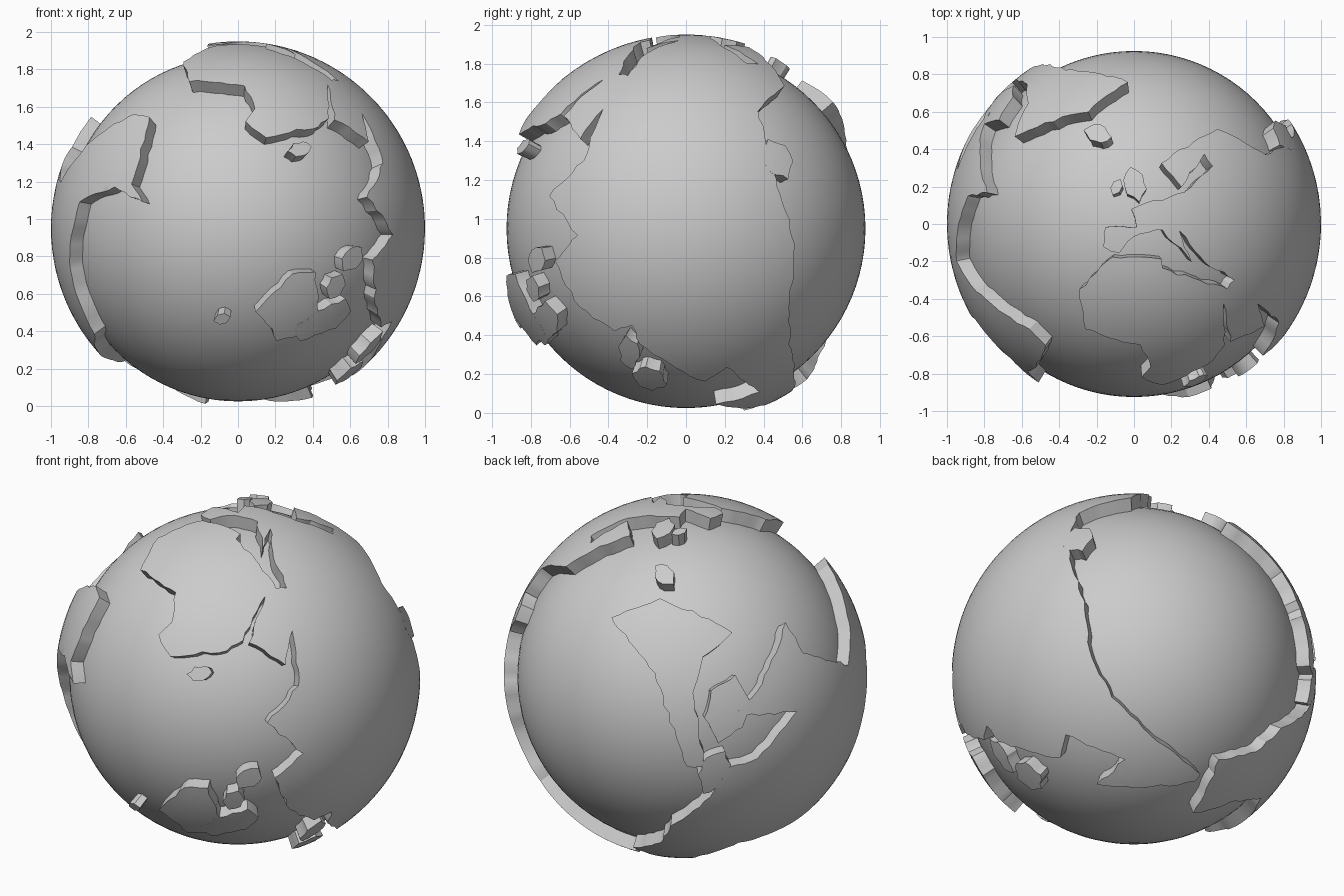
import bpy, bmesh, math, random
from mathutils import Vector, geometry

if "Cube" in bpy.data.objects:
    bpy.data.objects.remove(bpy.data.objects["Cube"])

random.seed(4)
CENTRE = Vector((0, 0, 0.95))
R_SEA, R_LAND = 0.925, 1.0

# drawing views: screen centre, scale, azimuth from front, elevation
VIEWS = {
    'F': (238.5, 229.4, 187, 0, 0),
    'R': (686, 229.4, 193.8, 90, 0),
    'T': (1134.5, 225, 187, 0, 90),
    'A': (239, 675, 181, 35, 25),
    'B': (686, 675, 181, 215, 25),
    'U': (1134, 675, 181, 140, -25),
}


def direction(view, px, py):
    """Unit vector on the globe below a point of one drawing view."""
    cx, cy, s, az, el = VIEWS[view]
    a, e = math.radians(az), math.radians(el)
    right = Vector((math.cos(a), math.sin(a), 0))
    toward = Vector((math.sin(a) * math.cos(e), -math.cos(a) * math.cos(e), math.sin(e)))
    up = toward.cross(right)
    u, v = (px - cx) / s, (cy - py) / s
    return (right * u + up * v + toward * math.sqrt(max(0, 1 - u * u - v * v))).normalized()


def smooth(ob):
    bpy.ops.object.select_all(action='DESELECT')
    ob.select_set(True)
    bpy.context.view_layer.objects.active = ob
    bpy.ops.object.shade_smooth_by_angle(angle=math.radians(30))


def land(name, *parts):
    """Raised curved plate inside a coastline; parts are (view, [x, y, ...])."""
    pts = [direction(v, c[i], c[i + 1]) for v, c in parts for i in range(0, len(c), 2)]
    # rugged coast: split long stretches and jitter the new points
    coast = []
    for p, q in zip(pts, pts[1:] + pts[:1]):
        n = max(1, math.ceil(p.angle(q, 0) / 0.05))
        side = p.cross(q).normalized()
        for k in range(n):
            jit = random.uniform(-0.009, 0.009) if k else 0
            coast.append((p.lerp(q, k / n).normalized() + side * jit).normalized())
    # flatten around the middle of the plate
    mid = sum(coast, Vector((0, 0, 0))).normalized()
    ax = mid.orthogonal().normalized()
    ay = mid.cross(ax)

    def flat(d):
        w = Vector((d.dot(ax), d.dot(ay)))
        return w.normalized() * mid.angle(d) if w.length > 1e-6 else w

    def curved(w):
        r = w.length
        if r < 1e-6:
            return mid.copy()
        return mid * math.cos(r) + (ax * w.x + ay * w.y) * (math.sin(r) / r)

    ring = [flat(d) for d in coast]
    if sum(p.x * q.y - q.x * p.y for p, q in zip(ring, ring[1:] + ring[:1])) < 0:
        ring.reverse()
    xs, ys, step = [p.x for p in ring], [p.y for p in ring], 0.06
    grid = [Vector((min(xs) + step * (i + 0.5 * (j % 2)), min(ys) + step * j))
            for i in range(int((max(xs) - min(xs)) / step) + 1)
            for j in range(int((max(ys) - min(ys)) / step) + 1)]
    out = geometry.delaunay_2d_cdt(ring + grid, [], [list(range(len(ring)))], 1, 1e-5)
    bm = bmesh.new()
    used = {}
    for f in out[2]:
        for i in f:
            if i not in used:
                used[i] = bm.verts.new(CENTRE + curved(out[0][i]) * R_LAND)
        bm.faces.new([used[i] for i in f])
    # coast walls down into the sea
    ext = bmesh.ops.extrude_face_region(bm, geom=bm.faces[:], use_keep_orig=True)
    for v in ext['geom']:
        if isinstance(v, bmesh.types.BMVert):
            v.co = CENTRE + (v.co - CENTRE) * (R_SEA - 0.01)
    bmesh.ops.recalc_face_normals(bm, faces=bm.faces[:])
    me = bpy.data.meshes.new(name)
    bm.to_mesh(me)
    bm.free()
    ob = bpy.data.objects.new(name, me)
    bpy.context.collection.objects.link(ob)
    smooth(ob)


def island(name, view, x1, y1, x2, y2, w=0.28):
    """Six-sided island stretched between two points."""
    dx, dy = x2 - x1, y2 - y1
    ring = [(0, 0), (0.3, w), (0.7, w), (1, 0), (0.7, -w), (0.3, -w)]
    land(name, (view, [c for t, s in ring
                       for c in (x1 + dx * t - dy * s, y1 + dy * t + dx * s)]))


# sea sphere
bpy.ops.mesh.primitive_uv_sphere_add(segments=96, ring_count=48, radius=R_SEA, location=CENTRE)
bpy.context.object.name = "sea_sphere"
smooth(bpy.context.object)

# eastern landmass: north, west, south and east coasts
land("east_continent",
     ('U', [1200, 785, 1112, 712, 1090, 665, 1085, 615, 1070, 570]),
     ('R', [770, 160, 758, 112]),
     ('T', [1240, 140, 1218, 130, 1162, 164, 1182, 188, 1205, 155, 1213, 167, 1185, 193,
            1132, 210, 1137, 228, 1106, 228, 1104, 248, 1120, 254, 1134, 238, 1163, 231,
            1192, 263, 1180, 232, 1206, 264, 1235, 281, 1228, 290, 1163, 269, 1162, 260,
            1113, 258, 1080, 290]),
     ('A', [142, 570, 177, 592, 173, 622, 160, 634, 172, 656, 228, 650, 244, 640, 266, 596,
            250, 642, 286, 664, 293, 630, 299, 685, 268, 722, 304, 752]),
     ('R', [555, 262, 580, 308, 615, 332, 632, 326, 640, 345, 705, 382, 727, 368]),
     ('U', [1095, 760, 1125, 772, 1097, 795, 1195, 791]))

# western landmass: north coast, bay, east coast, southern half, west coast
land("west_continent",
     ('U', [1193, 820, 1218, 770, 1255, 760, 1280, 735]),
     ('B', [700, 805, 730, 765, 757, 757, 796, 710, 735, 714, 757, 690, 785, 622, 802, 652,
            830, 660]),
     ('T', [957, 262, 1000, 312, 1030, 330]),
     ('F', [150, 118, 141, 158, 132, 185, 143, 203, 115, 188, 80, 203, 70, 262, 95, 335]),
     ('U', [1260, 800, 1235, 806]))

# large islands
land("north_island", ('B', [612, 617, 660, 598, 732, 632, 703, 656, 693, 692, 705, 766,
                            687, 765, 655, 672]))
land("southern_continent", ('F', [256, 313, 293, 275, 316, 273, 318, 330, 277, 342, 273, 330]))

# small islands
island("arctic_island_a", 'B', 735, 674, 718, 742)
island("arctic_island_b", 'B', 725, 750, 703, 792)
island("mid_ocean_island", 'T', 1084, 131, 1112, 138)
island("west_isle_large", 'T', 1131, 168, 1140, 203)
island("west_isle_small", 'T', 1121, 180, 1113, 196)
island("north_east_island", 'R', 768, 140, 788, 180)
island("channel_island", 'F', 288, 152, 312, 148)
island("far_south_island", 'F', 214, 322, 231, 318)
island("tropic_island_a", 'F', 330, 300, 343, 275)
island("tropic_island_b", 'F', 344, 272, 362, 248)
island("tropic_island_c", 'R', 545, 302, 545, 346)
island("east_island_a", 'R', 626, 336, 632, 370)
island("east_island_b", 'R', 632, 374, 667, 385)
